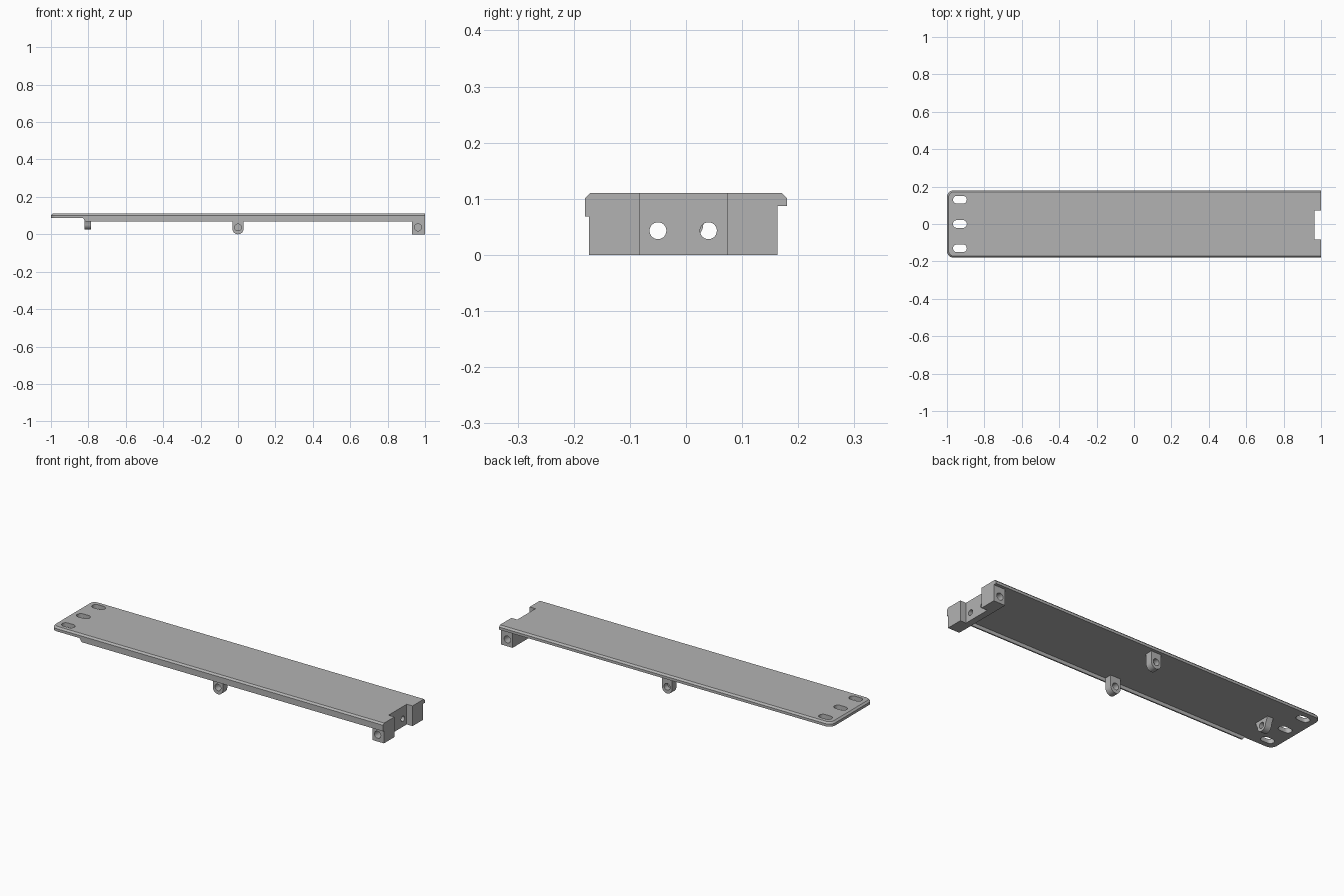
import bpy, bmesh, math
from mathutils import Vector

cube = bpy.data.objects.get("Cube")
if cube:
    bpy.data.objects.remove(cube, do_unlink=True)

grey = bpy.data.materials.new("plain grey")
grey.use_nodes = True
COLOUR = (0.45, 0.45, 0.45, 1)
grey.diffuse_color = COLOUR
grey.node_tree.nodes["Principled BSDF"].inputs["Base Color"].default_value = COLOUR

PLACE = {"x": lambda a, b, d: Vector((d, a, b)),
         "y": lambda a, b, d: Vector((a, d, b)),
         "z": lambda a, b, d: Vector((a, b, d))}


def arc(ca, cb, r, start, end, n=12):
    """Points on an arc, angles in degrees."""
    angles = [math.radians(start + (end - start) * i / n) for i in range(n + 1)]
    return [(ca + r * math.cos(t), cb + r * math.sin(t)) for t in angles]


def circle(ca, cb, r):
    return arc(ca, cb, r, 0, 360, 28)[:-1]


def prism(name, outline, axis, lo, hi, chamfer=None):
    """Extrude an outline along an axis; chamfer = (rule, width)."""
    bm = bmesh.new()
    face = bm.faces.new([bm.verts.new(PLACE[axis](a, b, lo)) for a, b in outline])
    made = bmesh.ops.extrude_face_region(bm, geom=[face])["geom"]
    shift = PLACE[axis](0, 0, hi - lo)
    bmesh.ops.translate(bm, vec=shift, verts=[v for v in made if isinstance(v, bmesh.types.BMVert)])
    if chamfer:
        rule, width = chamfer
        bmesh.ops.bevel(bm, geom=[e for e in bm.edges if rule(e)], offset=width,
                        segments=1, affect="EDGES")
    bmesh.ops.recalc_face_normals(bm, faces=bm.faces)
    mesh = bpy.data.meshes.new(name)
    bm.to_mesh(mesh)
    bm.free()
    mesh.materials.append(grey)
    obj = bpy.data.objects.new(name, mesh)
    bpy.context.collection.objects.link(obj)
    return obj


def finish(obj, cutters=()):
    """Cut the holes, then smooth the round walls."""
    bpy.ops.object.select_all(action="DESELECT")
    bpy.context.view_layer.objects.active = obj
    obj.select_set(True)
    for cutter in cutters:
        cutter.hide_render = True
        mod = obj.modifiers.new("hole", "BOOLEAN")
        mod.operation, mod.solver, mod.object = "DIFFERENCE", "EXACT", cutter
        bpy.ops.object.modifier_apply(modifier=mod.name)
        bpy.data.objects.remove(cutter, do_unlink=True)
    bpy.ops.object.shade_smooth_by_angle(angle=math.radians(25))


HALF = 0.18
TOP, UNDER = 0.11, 0.087
NOTCH = [(1, 0.073), (0.965, 0.073), (0.965, -0.083), (1, -0.083)]


# Top plate: rounded at one end, notched at the other, chamfered upper rim
def on_rim(edge):
    p = sum((v.co for v in edge.verts), Vector()) / 2
    return min(v.co.z for v in edge.verts) > TOP - 0.001 and (p.x < 0.9 or abs(p.y) > HALF - 0.001)


r = 0.035
plate_outline = (arc(r - 1, HALF - r, r, 180, 90, 8) + [(1, HALF)] + NOTCH
                 + [(1, -HALF)] + arc(r - 1, r - HALF, r, 270, 180, 8))
plate = prism("top_plate", plate_outline, "z", UNDER, TOP, (on_rim, 0.009))
slots = []
for y in (-0.13, 0, 0.13):
    slot = arc(-0.915, y, 0.021, -90, 90) + arc(-0.947, y, 0.021, 90, 270)
    slots.append(prism("slot_cutter", slot, "z", 0, 0.2))
finish(plate, slots)

# Thin lip hanging under the front edge, with a sloped end
lip = prism("front_lip", [(-0.83, 0.088), (-0.815, 0.068), (1, 0.068), (1, 0.088)],
            "y", -HALF, -0.173)
finish(lip)

# End block with the recessed web, two holes through it and one in each end
block_outline = [(0.93, 0.163), (1, 0.163)] + NOTCH + [(1, -0.173), (0.93, -0.173)]
block = prism("end_block", block_outline, "z", 0, UNDER)
holes = [prism("web_cutter", circle(y, 0.043, 0.015), "x", 0.9, 1.1) for y in (-0.05, 0.04)]
for lo, hi in ((-0.2, -0.12), (0.11, 0.2)):
    holes.append(prism("end_cutter", circle(0.962, 0.037, 0.019), "y", lo, hi))
finish(block, holes)

# Pair of round-bottomed side lugs at mid length
lug_outline = [(0.03, 0.088)] + arc(0, 0.03, 0.03, 0, -180, 18) + [(-0.03, 0.088)]
for name, lo, hi, cut in (("front_lug", -0.173, -0.135, (-0.2, -0.1)),
                          ("back_lug", 0.125, 0.163, (0.133, 0.2))):
    lug = prism(name, lug_outline, "y", lo, hi)
    finish(lug, [prism("lug_cutter", circle(0, 0.037, 0.018), "y", *cut)])

# Flared lug under the slotted end, bored lengthwise
flared = [(0.045, 0.088)] + arc(0, 0.056, 0.031, 0, -180, 18) + [(-0.045, 0.088)]
end_lug = prism("end_lug", flared, "x", -0.82, -0.785)
finish(end_lug, [prism("bore_cutter", circle(0, 0.056, 0.016), "x", -0.9, -0.7)])
